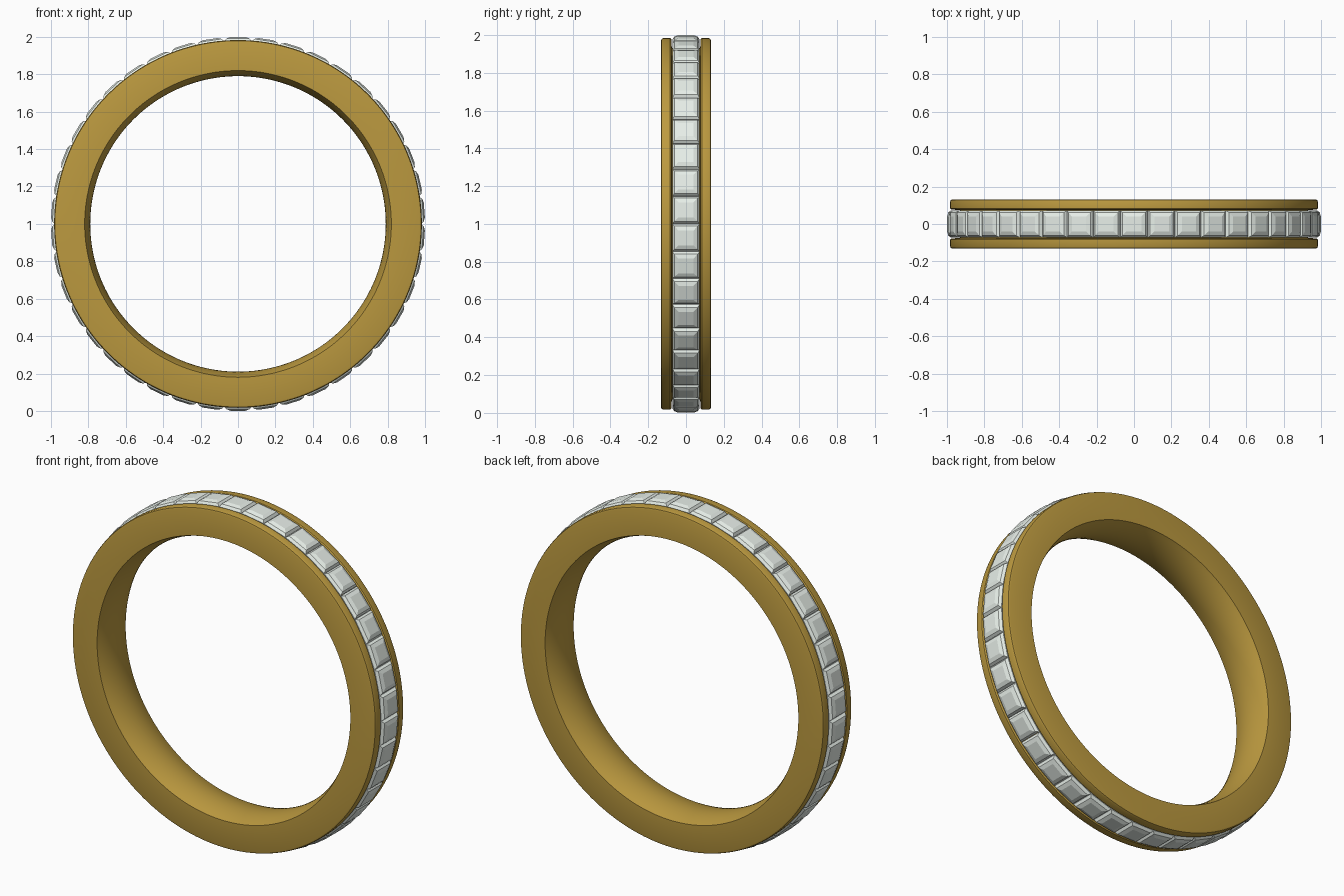
import bpy, bmesh, math
from mathutils import Matrix, Vector

if "Cube" in bpy.data.objects:
    bpy.data.objects.remove(bpy.data.objects["Cube"])

STONES = 42
SEGS = 168
CENTRE = Vector((0, 0, 1))


def material(name, rgb):
    m = bpy.data.materials.new(name)
    m.diffuse_color = (*rgb, 1)
    m.use_nodes = True
    m.node_tree.nodes["Principled BSDF"].inputs["Base Color"].default_value = m.diffuse_color
    return m


def finish(bm, name, mat):
    bmesh.ops.recalc_face_normals(bm, faces=bm.faces[:])
    me = bpy.data.meshes.new(name)
    bm.to_mesh(me)
    bm.free()
    ob = bpy.data.objects.new(name, me)
    bpy.context.collection.objects.link(ob)
    me.materials.append(mat)
    return ob


gold = material("gold", (0.50, 0.32, 0.05))
clear = material("pale_stone", (0.80, 0.86, 0.81))

# Band: closed (y, radius) profile turned around the y axis
inner = [(y, 0.79 + 0.03 * (y / 0.132) ** 2)
         for y in [0.132 * i / 6 for i in range(-6, 7)]]
half = [(0.132, 0.970), (0.129, 0.979), (0.120, 0.983),
        (0.084, 0.983), (0.077, 0.977), (0.075, 0.930)]   # rim and channel wall
profile = inner + half + [(-y, r) for y, r in reversed(half)]
bm = bmesh.new()
rings = []
for s in range(SEGS):
    a = 2 * math.pi * s / SEGS
    rings.append([bm.verts.new(CENTRE + Vector((r * math.sin(a), y, r * math.cos(a))))
                  for y, r in profile])
n = len(profile)
for s in range(SEGS):
    p, q = rings[s], rings[(s + 1) % SEGS]
    for i in range(n):
        j = (i + 1) % n
        bm.faces.new((p[i], p[j], q[j], q[i]))
band = finish(bm, "channel_band", gold)
bpy.context.view_layer.objects.active = band
band.select_set(True)
bpy.ops.object.shade_smooth_by_angle(angle=math.radians(30))

# Square step-cut stones: tiers of (half width, radius) from pavilion to table
tiers = [(0.025, 0.915), (0.0715, 0.962), (0.0725, 0.976), (0.062, 0.991), (0.040, 0.999)]
bm = bmesh.new()
for k in range(STONES):
    turn = Matrix.Translation(CENTRE) @ Matrix.Rotation(2 * math.pi * k / STONES, 4, 'Y')
    loops = [[bm.verts.new(turn @ Vector((sx * w, sy * w, r)))
              for sx, sy in ((-1, -1), (1, -1), (1, 1), (-1, 1))] for w, r in tiers]
    for lo, hi in zip(loops, loops[1:]):
        for i in range(4):
            j = (i + 1) % 4
            bm.faces.new((lo[i], lo[j], hi[j], hi[i]))
    bm.faces.new(loops[0][::-1])
    bm.faces.new(loops[-1])
finish(bm, "square_stones", clear)
